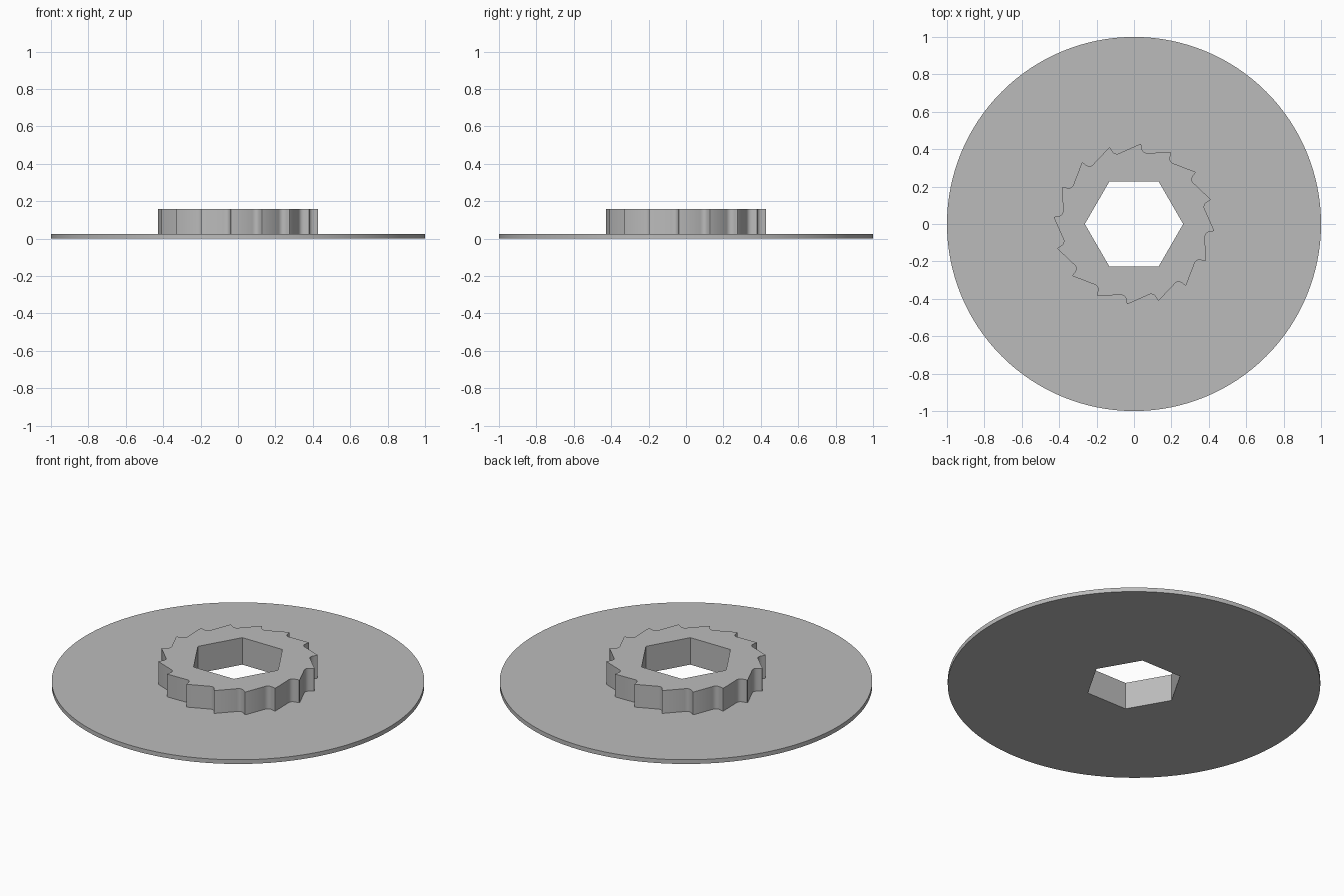
import bpy, bmesh
from math import cos, sin, radians

cube = bpy.data.objects.get("Cube")
if cube:
    bpy.data.objects.remove(cube, do_unlink=True)

PLATE_TOP, HUB_TOP = 0.025, 0.16
TEETH = 16

grey = bpy.data.materials.new("plain_grey")
grey.use_nodes = True
color = (0.5, 0.5, 0.5, 1)
grey.diffuse_color = color
grey.node_tree.nodes["Principled BSDF"].inputs["Base Color"].default_value = color


def polar(radius, degrees):
    return radius * cos(radians(degrees)), radius * sin(radians(degrees))


# Outlines: round plate, hexagonal bore, ratchet teeth
disc = [polar(1, i * 360 / 128) for i in range(128)]
bore = [polar(0.263, i * 60) for i in range(6)]
# One tooth: angle behind the tip and radius, from valley up to tip
tooth = [(6, 0.387), (4.6, 0.385), (3.2, 0.387), (2, 0.392),
         (1.2, 0.4), (0.6, 0.412), (0.3, 0.424), (0, 0.429), (-0.7, 0.429)]
ratchet = [polar(r, 85 + i * 360 / TEETH - a)
           for i in range(TEETH) for a, r in tooth]

bm = bmesh.new()


def loop(outline, z):
    verts = [bm.verts.new((x, y, z)) for x, y in outline]
    for i, v in enumerate(verts):
        bm.edges.new((verts[i - 1], v))
    return verts


def wall(low, high):
    for i in range(len(low)):
        bm.faces.new((low[i - 1], low[i], high[i], high[i - 1]))


def cap(outer, inner):
    edges = [bm.edges.get((ring[i - 1], ring[i]))
             for ring in (outer, inner) for i in range(len(ring))]
    bmesh.ops.triangle_fill(bm, edges=edges, use_beauty=True)


disc_low, disc_high = loop(disc, 0), loop(disc, PLATE_TOP)
hub_low, hub_high = loop(ratchet, PLATE_TOP), loop(ratchet, HUB_TOP)
bore_low, bore_high = loop(bore, 0), loop(bore, HUB_TOP)

# Underside, plate top and hub top, joined by the side walls
cap(disc_low, bore_low)
cap(disc_high, hub_low)
cap(hub_high, bore_high)
wall(disc_low, disc_high)
wall(hub_low, hub_high)
wall(bore_low, bore_high)
bmesh.ops.recalc_face_normals(bm, faces=bm.faces)

mesh = bpy.data.meshes.new("ratchet_plate")
bm.to_mesh(mesh)
bm.free()
mesh.materials.append(grey)
plate = bpy.data.objects.new("ratchet_plate", mesh)
bpy.context.collection.objects.link(plate)

bpy.ops.object.select_all(action='DESELECT')
plate.select_set(True)
bpy.context.view_layer.objects.active = plate
bpy.ops.object.shade_smooth_by_angle(angle=radians(30))
